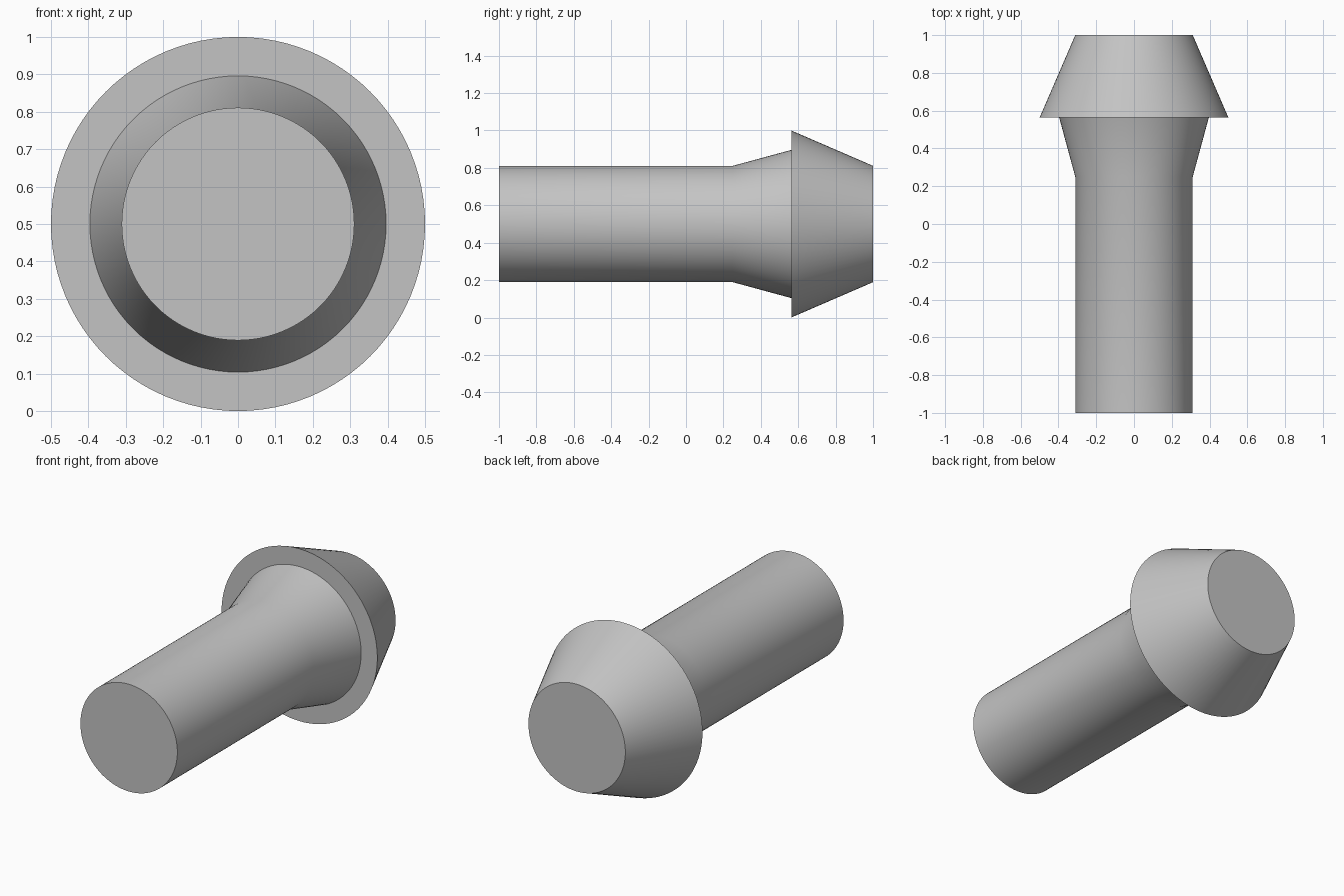
import bpy
import bmesh
from math import radians
from mathutils import Matrix, Vector

SEGMENTS = 96
AXIS_Z = 0.5

cube = bpy.data.objects.get("Cube")
if cube:
    bpy.data.objects.remove(cube, do_unlink=True)

# Single grey material
grey = bpy.data.materials.new("plain_grey")
grey.use_nodes = True
colour = (0.55, 0.55, 0.55, 1.0)
grey.diffuse_color = colour
grey.node_tree.nodes["Principled BSDF"].inputs["Base Color"].default_value = colour


def lathe(name, profile):
    """Spin a (radius, y) profile about the lengthwise axis."""
    bm = bmesh.new()
    verts = [bm.verts.new((r, y, 0)) for r, y in profile]
    edges = [bm.edges.new(pair) for pair in zip(verts, verts[1:])]
    bmesh.ops.spin(bm, geom=verts + edges, cent=(0, 0, 0), axis=(0, 1, 0),
                   angle=radians(360), steps=SEGMENTS, use_duplicate=False)
    bmesh.ops.remove_doubles(bm, verts=bm.verts, dist=0.0001)
    # Flat round end caps
    bmesh.ops.holes_fill(bm, edges=[e for e in bm.edges if e.is_boundary], sides=0)
    bmesh.ops.recalc_face_normals(bm, faces=bm.faces)
    bmesh.ops.transform(bm, matrix=Matrix.Translation(Vector((0, 0, AXIS_Z))),
                        verts=bm.verts)
    mesh = bpy.data.meshes.new(name)
    bm.to_mesh(mesh)
    bm.free()
    mesh.materials.append(grey)
    obj = bpy.data.objects.new(name, mesh)
    bpy.context.collection.objects.link(obj)
    bpy.ops.object.select_all(action='DESELECT')
    obj.select_set(True)
    bpy.context.view_layer.objects.active = obj
    bpy.ops.object.shade_smooth_by_angle(angle=radians(30))
    return obj


# Straight shank, flared neck, stepped shoulder and tapered head
lathe("shank_with_tapered_head", [
    (0.311, -1.0),
    (0.311, 0.25),
    (0.396, 0.563),
    (0.5, 0.563),
    (0.311, 1.0),
])
